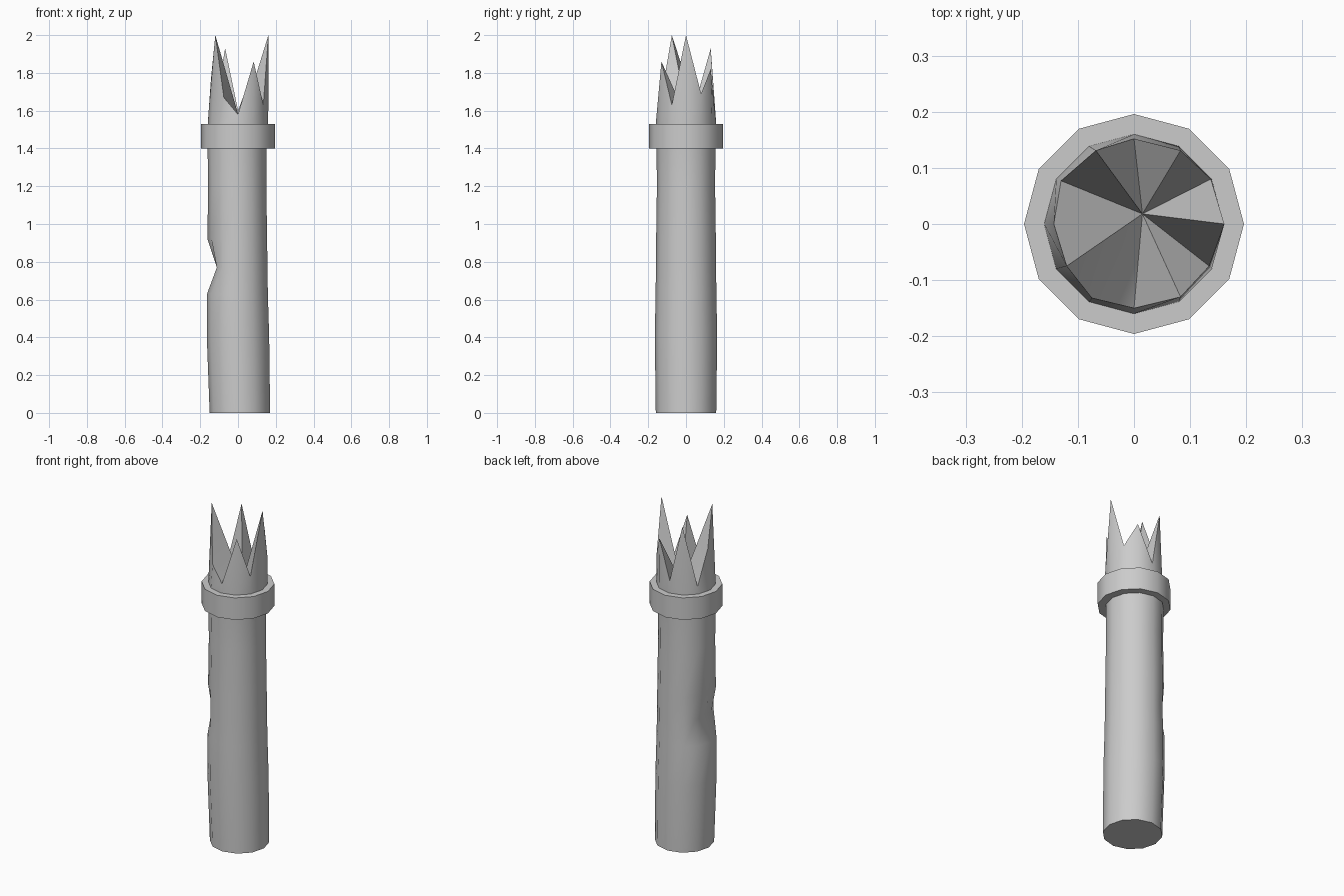
import bpy, bmesh, math

if "Cube" in bpy.data.objects:
    bpy.data.objects.remove(bpy.data.objects["Cube"])

N = 12
grey = bpy.data.materials.new("plain_grey")
grey.diffuse_color = (0.6, 0.6, 0.6, 1)
grey.use_nodes = True
grey.node_tree.nodes["Principled BSDF"].inputs["Base Color"].default_value = grey.diffuse_color


def ring(bm, z, cx, r):
    return [bm.verts.new((cx + r * math.cos(i * math.tau / N),
                          r * math.sin(i * math.tau / N), z)) for i in range(N)]


def bridge(bm, a, b):
    for i in range(N):
        j = (i + 1) % N
        bm.faces.new((a[i], a[j], b[j], b[i]))


def finish(bm, name):
    bmesh.ops.recalc_face_normals(bm, faces=bm.faces[:])
    me = bpy.data.meshes.new(name)
    bm.to_mesh(me)
    bm.free()
    me.materials.append(grey)
    ob = bpy.data.objects.new(name, me)
    bpy.context.collection.objects.link(ob)
    bpy.ops.object.select_all(action='DESELECT')
    bpy.context.view_layer.objects.active = ob
    ob.select_set(True)
    bpy.ops.object.shade_smooth_by_angle(angle=math.radians(40))
    return ob


# Broken post: slightly wobbly shaft (z, centre x, radius)
bm = bmesh.new()
profile = [(0, .01, .16), (.4, 0, .165), (.63, -.003, .161), (.77, -.003, .159),
           (.92, -.004, .158), (1.2, -.004, .154), (1.4, -.005, .156), (1.53, 0, .16)]
rings = [ring(bm, *p) for p in profile]
bm.faces.new(rings[0][::-1])
for a, b in zip(rings, rings[1:]):
    bridge(bm, a, b)

# Chopped notch on the left side
for i, x in ((5, -.112), (6, -.11), (7, -.112)):
    rings[3][i].co.x = x

# Splintered rim: (x, y, height) of each tip and valley
rim_pts = [(.161, 0, 2.0), (.137, .08, 1.69), (.083, .131, 1.82), (0, .152, 1.6),
           (-.068, .131, 1.93), (-.13, .077, 1.57), (-.143, 0, 1.77),
           (-.12, -.075, 2.0), (-.075, -.132, 1.67), (0, -.15, 1.58),
           (.083, -.13, 1.86), (.134, -.075, 1.63)]
rim = [bm.verts.new(p) for p in rim_pts]
bridge(bm, rings[-1], rim)

# Hollow inside the splinters, fanning down to one point
pit = bm.verts.new((.015, .018, 1.53))
for i in range(N):
    bm.faces.new((rim[i], rim[(i + 1) % N], pit))
finish(bm, "broken_post")

# Collar band
bm = bmesh.new()
loops = [ring(bm, z, 0, r) for z, r in ((1.4, .145), (1.4, .196), (1.53, .196), (1.53, .15))]
for k in range(4):
    bridge(bm, loops[k], loops[(k + 1) % 4])
finish(bm, "collar_band")
